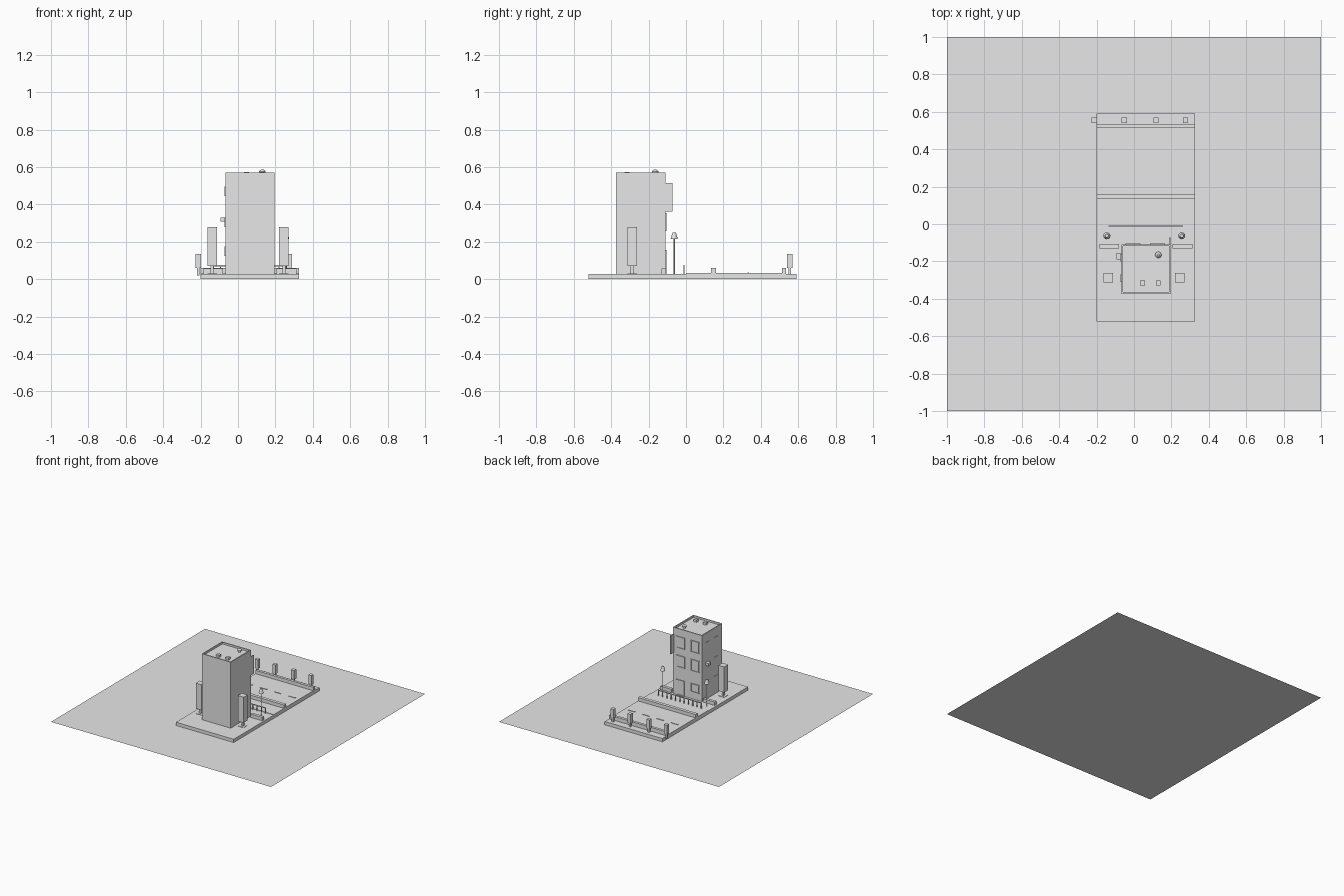
import bpy
import bmesh
from mathutils import Matrix

old = bpy.data.objects.get("Cube")
if old:
    bpy.data.objects.remove(old, do_unlink=True)

grey = bpy.data.materials.new("plain grey")
grey.use_nodes = True
grey.diffuse_color = (0.8, 0.8, 0.8, 1)
grey.node_tree.nodes["Principled BSDF"].inputs["Base Color"].default_value = (0.8, 0.8, 0.8, 1)


def finish(name, bm):
    mesh = bpy.data.meshes.new(name)
    bm.to_mesh(mesh)
    bm.free()
    mesh.materials.append(grey)
    obj = bpy.data.objects.new(name, mesh)
    bpy.context.collection.objects.link(obj)
    return obj


def add_box(bm, x0, x1, y0, y1, z0, z1):
    place = Matrix.Translation(((x0 + x1) / 2, (y0 + y1) / 2, (z0 + z1) / 2))
    size = Matrix.Diagonal((x1 - x0, y1 - y0, z1 - z0, 1))
    bmesh.ops.create_cube(bm, size=1, matrix=place @ size)


def box(name, *bounds):
    bm = bmesh.new()
    add_box(bm, *bounds)
    return finish(name, bm)


def add_cone(bm, x, y, z0, z1, r0, r1, sides=12):
    bmesh.ops.create_cone(bm, cap_ends=True, segments=sides, radius1=r0, radius2=r1,
                          depth=z1 - z0, matrix=Matrix.Translation((x, y, (z0 + z1) / 2)))


# Ground sheet
bm = bmesh.new()
bmesh.ops.create_grid(bm, x_segments=1, y_segments=1, size=1)
finish("ground_sheet", bm)

# Site slab, road surface and kerbs
LEFT, RIGHT, TOP = -0.2, 0.325, 0.028
box("site_slab", LEFT, RIGHT, -0.52, 0.592, 0.001, TOP)
box("road_surface", LEFT, RIGHT, 0, 0.515, TOP, 0.032)
box("near_kerb", LEFT, RIGHT, 0.133, 0.16, TOP, 0.06)
box("far_kerb", LEFT, RIGHT, 0.513, 0.535, TOP, 0.06)
bm = bmesh.new()
for i in range(4):
    x = -0.13 + i * 0.13
    add_box(bm, x - 0.03, x + 0.03, 0.328, 0.338, 0.031, 0.036)
finish("road_dashes", bm)

# Tower with a sunken roof
X0, X1, Y0, Y1, ROOF = -0.068, 0.195, -0.373, -0.11, 0.57
bm = bmesh.new()
add_box(bm, X0, X1, Y0, Y1, TOP, ROOF)
lid = [f for f in bm.faces if f.normal.z > 0.9]
bmesh.ops.inset_region(bm, faces=lid, thickness=0.012)
lid = max((f for f in bm.faces if f.normal.z > 0.9),
          key=lambda f: f.calc_area())
well = bmesh.ops.extrude_face_region(bm, geom=[lid])
bmesh.ops.translate(bm, vec=(0, 0, -0.015),
                    verts=[v for v in well["geom"] if isinstance(v, bmesh.types.BMVert)])
bmesh.ops.delete(bm, geom=[lid], context="FACES_ONLY") if lid.is_valid else None
finish("tower", bm)

# Roof vents
for i, x in enumerate((0.045, 0.13)):
    box(f"roof_box_{i + 1}", x - 0.013, x + 0.013, -0.329, -0.303, 0.554, 0.574)
bm = bmesh.new()
add_cone(bm, 0.13, -0.165, 0.554, 0.572, 0.008, 0.008)
add_cone(bm, 0.13, -0.165, 0.57, 0.577, 0.017, 0.017)
add_cone(bm, 0.13, -0.165, 0.577, 0.587, 0.017, 0.006)
finish("roof_vent", bm)


# Framed windows: flat panes with raised borders
def back_window(name, x, z, w, h):
    bm = bmesh.new()
    e = 0.006
    add_box(bm, x - w, x + w, Y1, Y1 + 0.002, z - h, z + h)
    for s in (-1, 1):
        add_box(bm, x + s * w - e / 2, x + s * w + e / 2, Y1, Y1 + 0.006, z - h, z + h)
        add_box(bm, x - w - e, x + w + e, Y1, Y1 + 0.007, z + s * h - e / 2, z + s * h + e / 2)
    finish(name, bm)


for col, x in (("left", 0.125), ("right", -0.005)):
    for row, z in enumerate((0.305, 0.46)):
        back_window(f"window_{col}_{row + 1}", x, z, 0.034, 0.045)
back_window("ground_window", -0.005, 0.12, 0.034, 0.032)
back_window("door", 0.125, 0.09, 0.03, 0.06)

# Small side windows and the air conditioner
for row, z in enumerate((0.15, 0.305, 0.47)):
    for col, y in enumerate((-0.18, -0.29)):
        box(f"side_window_{row + 1}_{col + 1}", X0 - 0.004, X0, y - 0.02, y + 0.02, z - 0.025, z + 0.025)
box("air_conditioner", -0.094, X0, -0.19, -0.155, 0.308, 0.33)

# Hanging sign
box("hanging_sign", 0.188, X1, Y1, -0.073, 0.362, 0.515)

# Box trees
def tree(name, x, y, half, base, crown, top, trunk):
    bm = bmesh.new()
    add_box(bm, x - trunk, x + trunk, y - trunk, y + trunk, base, crown)
    add_box(bm, x - half, x + half, y - half, y + half, crown, top)
    finish(name, bm)


for side, x in (("right", -0.138), ("left", 0.245)):
    tree(f"tall_tree_{side}", x, -0.288, 0.026, TOP, 0.07, 0.28, 0.008)
    box(f"tree_plot_{side}", x - 0.025, x + 0.025, -0.313, -0.263, TOP, 0.031)
for i, x in enumerate((-0.212, -0.052, 0.118, 0.275)):
    tree(f"street_tree_{i + 1}", x, 0.555, 0.014, 0.02, 0.06, 0.135, 0.007)

# Hedges beside the tower
box("hedge_right", -0.185, -0.08, -0.132, -0.108, TOP, 0.056)
box("hedge_left", 0.207, 0.312, -0.132, -0.108, TOP, 0.056)

# Street lamps
for side, x in (("right", -0.145), ("left", 0.255)):
    bm = bmesh.new()
    add_cone(bm, x, -0.063, TOP, 0.22, 0.003, 0.003, 8)
    add_cone(bm, x, -0.063, 0.215, 0.25, 0.019, 0.009)
    finish(f"lamp_{side}", bm)

# Fence
bm = bmesh.new()
for i in range(11):
    x = -0.132 + i * 0.039
    add_box(bm, x - 0.003, x + 0.003, -0.013, -0.007, TOP, 0.07)
add_box(bm, -0.135, 0.261, -0.013, -0.007, 0.069, 0.075)
finish("fence", bm)
